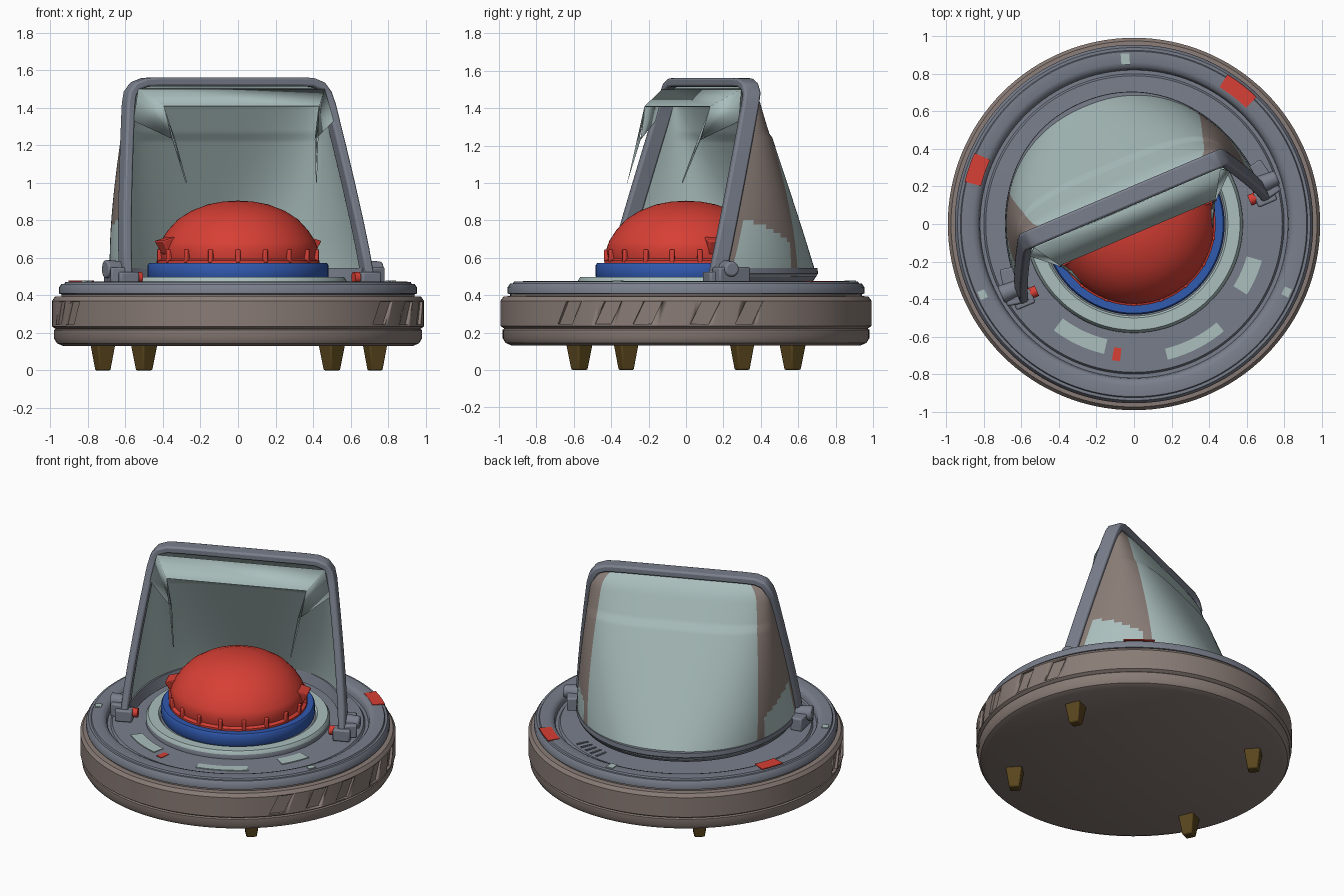
import bpy, bmesh, math
from mathutils import Matrix, Vector

if "Cube" in bpy.data.objects:
    bpy.data.objects.remove(bpy.data.objects["Cube"])

TURN = math.radians(23)      # the hood is turned on the base


def material(name, rgb):
    m = bpy.data.materials.new(name)
    m.diffuse_color = (*rgb, 1)
    m.use_nodes = True
    m.node_tree.nodes["Principled BSDF"].inputs["Base Color"].default_value = m.diffuse_color
    return m


BROWN = material("warm grey brown", (.25, .20, .18))
SLATE = material("slate grey", (.19, .21, .26))
LIGHT = material("pale teal", (.40, .52, .51))
RED = material("button red", (.68, .05, .035))
BLUE = material("ring blue", (.03, .10, .43))
GOLD = material("dark bronze", (.10, .06, .012))


def finish(name, bm, mats, turn=0, angle=35, bevel=0):
    bmesh.ops.recalc_face_normals(bm, faces=bm.faces[:])
    me = bpy.data.meshes.new(name)
    bm.to_mesh(me)
    bm.free()
    ob = bpy.data.objects.new(name, me)
    bpy.context.collection.objects.link(ob)
    for m in mats:
        me.materials.append(m)
    ob.rotation_euler.z = turn
    bpy.ops.object.select_all(action='DESELECT')
    ob.select_set(True)
    bpy.context.view_layer.objects.active = ob
    bpy.ops.object.shade_smooth_by_angle(angle=math.radians(angle))
    if bevel:
        b = ob.modifiers.new("bevel", 'BEVEL')
        b.width, b.segments = bevel, 2
    return ob


def lathe(name, profile, mats, n=96):
    """profile: (radius, z, material index of the band that starts here)"""
    bm = bmesh.new()
    rings = []
    for r, z, _ in profile:
        k = 1 if r == 0 else n
        rings.append([bm.verts.new((r * math.cos(2 * math.pi * i / n), r * math.sin(2 * math.pi * i / n), z))
                      for i in range(k)])
    for a, b, p in zip(rings, rings[1:], profile):
        for i in range(n):
            j = (i + 1) % n
            vs = [a[i % len(a)], a[j % len(a)], b[j % len(b)], b[i % len(b)]]
            f = bm.faces.new(list(dict.fromkeys(vs)))
            f.material_index = p[2]
    return finish(name, bm, mats)


def add_box(bm, size, matrix, taper=1):
    vs = bmesh.ops.create_cube(bm, size=1)['verts']
    for v in vs:
        k = taper if v.co.z < 0 else 1
        v.co = matrix @ Vector((v.co.x * size[0] * k, v.co.y * size[1] * k, v.co.z * size[2]))


def around(deg, r, z):
    return Matrix.Rotation(math.radians(deg), 4, 'Z') @ Matrix.Translation((r, 0, z))


def arc_plate(name, r, half_w, deg, half_deg, z, mat):
    bm = bmesh.new()
    n = 8
    cols = []
    for i in range(n + 1):
        a = math.radians(deg - half_deg + 2 * half_deg * i / n)
        cols.append([bm.verts.new((q * math.cos(a), q * math.sin(a), h)) for q, h in
                     ((r - half_w, z), (r + half_w, z), (r + half_w, z + .007), (r - half_w, z + .007))])
    for a, b in zip(cols, cols[1:]):
        for i in range(4):
            bm.faces.new((a[i], a[(i + 1) % 4], b[(i + 1) % 4], b[i]))
    bm.faces.new(cols[0])
    bm.faces.new(cols[-1])
    finish(name, bm, [mat])


# Round base: brown drum, slate rim and deck, pale collar
base = lathe("base", [(0, .13, 0), (.93, .13, 0), (.965, .145, 0), (.98, .17, 0), (.98, .215, 0), (.972, .222, 0),
                      (.992, .235, 0), (.992, .37, 0), (.975, .393, 0), (.94, .395, 0), (.94, .405, 1), (.955, .41, 1),
                      (.955, .44, 1), (.94, .462, 1), (.925, .462, 1), (.92, .472, 1), (.86, .475, 1), (.835, .465, 1),
                      (.825, .45, 1), (.82, .425, 1), (.80, .425, 1), (.79, .44, 1), (.58, .445, 1), (.58, .475, 2),
                      (.565, .497, 2), (.50, .497, 2), (.49, .485, 1), (0, .485, 1)], [BROWN, SLATE, LIGHT], 128)

# Slanted recesses cut into the drum side, in two groups
bm = bmesh.new()
for deg in (-39, -25, -12, 6, 20, 197, 207, 218):
    add_box(bm, (.05, .10, .12), around(deg, 1.0, .305) @ Matrix.Shear('XZ', 4, (0, .0)) @
            Matrix(((1, 0, 0, 0), (0, 1, .5, 0), (0, 0, 1, 0), (0, 0, 0, 1))))
cutter = finish("recess_cutter", bm, [BROWN])
cutter.hide_render = True
cut = base.modifiers.new("recesses", 'BOOLEAN')
cut.operation, cut.object, cut.solver = 'DIFFERENCE', cutter, 'EXACT'
bpy.context.view_layer.objects.active = base
bpy.ops.object.modifier_apply(modifier=cut.name)
bpy.data.objects.remove(cutter)

# Painted plates on deck and rim
for i, (r, w, deg, hd, z, m) in enumerate((
        (.667, .042, -24, 8, .441, LIGHT), (.67, .04, 245, 12, .441, LIGHT), (.715, .03, -63, 13, .439, LIGHT),
        (.70, .035, 262.5, 1.7, .439, RED), (.885, .045, 161, 5, .472, RED), (.90, .04, 52, 6, .470, RED),
        (.88, .03, 93, 1.5, .472, LIGHT), (.89, .02, 205, 1.5, .472, LIGHT), (.89, .02, -24, 1.5, .472, LIGHT))):
    arc_plate(f"deck_plate_{i}", r, w, deg, hd, z, m)
for i in range(5):
    arc_plate(f"deck_vent_{i}", .73, .04, 62 + 4 * i, .5, .440, SLATE)

# Tapered feet
for i, (x, y) in enumerate(((.73, .30), (.50, -.57), (-.50, .57), (-.72, -.32))):
    bm = bmesh.new()
    add_box(bm, (.105, .105, .14), Matrix.Translation((x, y, .07)) @ Matrix.Rotation(math.atan2(y, x), 4, 'Z'), .62)
    finish(f"foot_{i}", bm, [GOLD], bevel=.008)

# Blue ring and red push button with ribs
lathe("button_ring", [(0, .485, 0), (.475, .485, 0), (.483, .5, 0), (.483, .56, 0), (.475, .572, 0), (0, .572, 0)], [BLUE])
lathe("button_dome", [(0, .56, 0), (.435, .56, 0), (.435, .585, 0), (.415, .595, 0), (.425, .65, 0), (.41, .69, 0),
                      (.375, .745, 0), (.32, .805, 0), (.25, .85, 0), (.16, .885, 0), (.08, .9, 0), (0, .905, 0)], [RED])
bm = bmesh.new()
for i in range(18):
    add_box(bm, (.04, .025, .07), around(i * 20 + 10, .418, .61))
for deg in (23, 203):
    add_box(bm, (.09, .12, .08), around(deg, .405, .665) @ Matrix.Rotation(.3, 4, 'Y'), .7)
finish("button_ribs", bm, [RED], bevel=.006)


# Hood: front plane leans back, width shrinks upward
def front_v(z):
    return -.12 + .26 * min(1, (z - .5) / .98)


def half_w(z):
    return .70 - .12 * ((z - .5) / .92) ** 1.25 if z > .5 else .70


def section(z, n, grow=0):
    t = max(0, min(1, (z - .5) / 1.02))
    w = half_w(min(z, 1.44)) + grow - (max(0, z - 1.42) / .1) ** 2 * .07
    v0 = front_v(z)
    d = .70 - .49 * t - v0 + grow - (.012 if z > 1.25 else 0) - (max(0, z - 1.42) / .1) ** 2 * .03
    e = 2 / (2.1 + 1.6 * t)
    pts = []
    for i in range(n + 1):
        a = math.pi * i / n
        c, s = math.cos(a), abs(math.sin(a))
        pts.append((math.copysign(abs(c) ** e, c) * w, v0 + d * s ** e, z))
    return pts


# Hood shell with brown cheeks, pale windows and pale back
N, ROWS = 72, 44
bm = bmesh.new()
rows = [[bm.verts.new(p) for p in section(.50 + 1.02 * k / ROWS, N)] for k in range(ROWS + 1)]
for k in range(ROWS):
    for i in range(N):
        f = bm.faces.new((rows[k][i], rows[k][i + 1], rows[k + 1][i + 1], rows[k + 1][i]))
        side = min(i + .5, N - i - .5) / N * 180
        z = .50 + 1.02 * (k + .5) / ROWS
        window = 5 < side < 36 and z < .84 - .0045 * side
        f.material_index = 0 if side < 40 and not window else 1
for i in range(N // 2):      # roof strip
    q = [rows[-1][i], rows[-1][i + 1], rows[-1][N - i - 1], rows[-1][N - i]]
    bm.faces.new(list(dict.fromkeys(q))).material_index = 1
shell = finish("hood_shell", bm, [BROWN, LIGHT], TURN, 40)
# make sure the outside is the outside before thickening inward
if sum(p.normal.dot(Vector((p.center.x, p.center.y - .1, 0))) for p in shell.data.polygons) < 0:
    shell.data.flip_normals()
sol = shell.modifiers.new("thickness", 'SOLIDIFY')
sol.thickness, sol.offset = .02, -1
sol.material_offset = sol.material_offset_rim = 1

# Slate band along the foot of the hood
bm = bmesh.new()
bands = [[bm.verts.new((x, y, h)) for x, y, _ in section(.5, N, g)]
         for g, h in ((-.05, .475), (-.02, .475), (.006, .515), (.004, .545), (-.03, .545))]
for a, b in zip(bands, bands[1:] + bands[:1]):
    for i in range(N):
        bm.faces.new((a[i], a[i + 1], b[i + 1], b[i]))
for i in (0, N):
    bm.faces.new([b[i] for b in bands])
finish("hood_foot_band", bm, [SLATE], TURN)

# Slate arch framing the hood opening
half = [(half_w(z), z) for z in (.50, .65, .8, 1.0, 1.2, 1.36, 1.42)] + [(.565, 1.475), (.535, 1.515), (.48, 1.535), (.40, 1.538)]
path = half + [(-u, z) for u, z in reversed(half)]
bm = bmesh.new()
rings = []
for i, (u, z) in enumerate(path):
    p, q = path[max(0, i - 1)], path[min(len(path) - 1, i + 1)]
    t = Vector((q[0] - p[0], q[1] - p[1])).normalized()
    nx, nz = t.y * .024, -t.x * .024
    rings.append([bm.verts.new((u + s * nx, front_v(z) + o, z + s * nz))
                  for s, o in ((1, -.045), (1, .05), (-1, .05), (-1, -.045))])
for a, b in zip(rings, rings[1:]):
    for i in range(4):
        bm.faces.new((a[i], a[(i + 1) % 4], b[(i + 1) % 4], b[i]))
bm.faces.new(rings[0])
bm.faces.new(rings[-1])
finish("hood_frame", bm, [SLATE], TURN, bevel=.012)

# Pale visor lip with side flaps ending in thin spikes
bm = bmesh.new()
edge = {}
for s in (-1, 1):
    pts = [(.54, .09, 1.50), (.45, -.05, 1.41), (.41, -.09, 1.23), (.58, .06, 1.33), (.38, -.18, 1.0), (.425, -.09, 1.25)]
    a, b, c, d, tip, e = [bm.verts.new((s * u, v, z)) for u, v, z in pts]
    edge[s] = (a, b)
    bm.faces.new((a, b, c, d))
    bm.faces.new((b, e, tip))
    bm.faces.new((c, e, tip))
bm.faces.new((edge[-1][0], edge[-1][1], edge[1][1], edge[1][0]))
visor = finish("hood_visor", bm, [LIGHT], TURN, 20)
visor.modifiers.new("thickness", 'SOLIDIFY').thickness = .008

# Hinge lugs and red hinge pins at both sides
for s, side in ((-1, "left"), (1, "right")):
    bm = bmesh.new()
    add_box(bm, (.08, .20, .09), Matrix.Translation((s * .735, -.05, .505)) @ Matrix.Rotation(s * .2, 4, 'Z'))
    add_box(bm, (.11, .08, .08), Matrix.Translation((s * .70, -.14, .485)))
    bmesh.ops.create_cone(bm, cap_ends=True, segments=20, radius1=.05, radius2=.04, depth=.12,
                          matrix=Matrix.Translation((s * .74, -.07, .54)) @ Matrix.Rotation(math.pi / 2, 4, 'Y'))
    finish(f"hinge_{side}", bm, [SLATE], TURN, bevel=.01)
    bm = bmesh.new()
    bmesh.ops.create_cone(bm, cap_ends=True, segments=20, radius1=.03, radius2=.03, depth=.06,
                          matrix=Matrix.Translation((s * .645, -.125, .495)) @ Matrix.Rotation(math.pi / 2, 4, 'Y'))
    finish(f"hinge_pin_{side}", bm, [RED], TURN)
